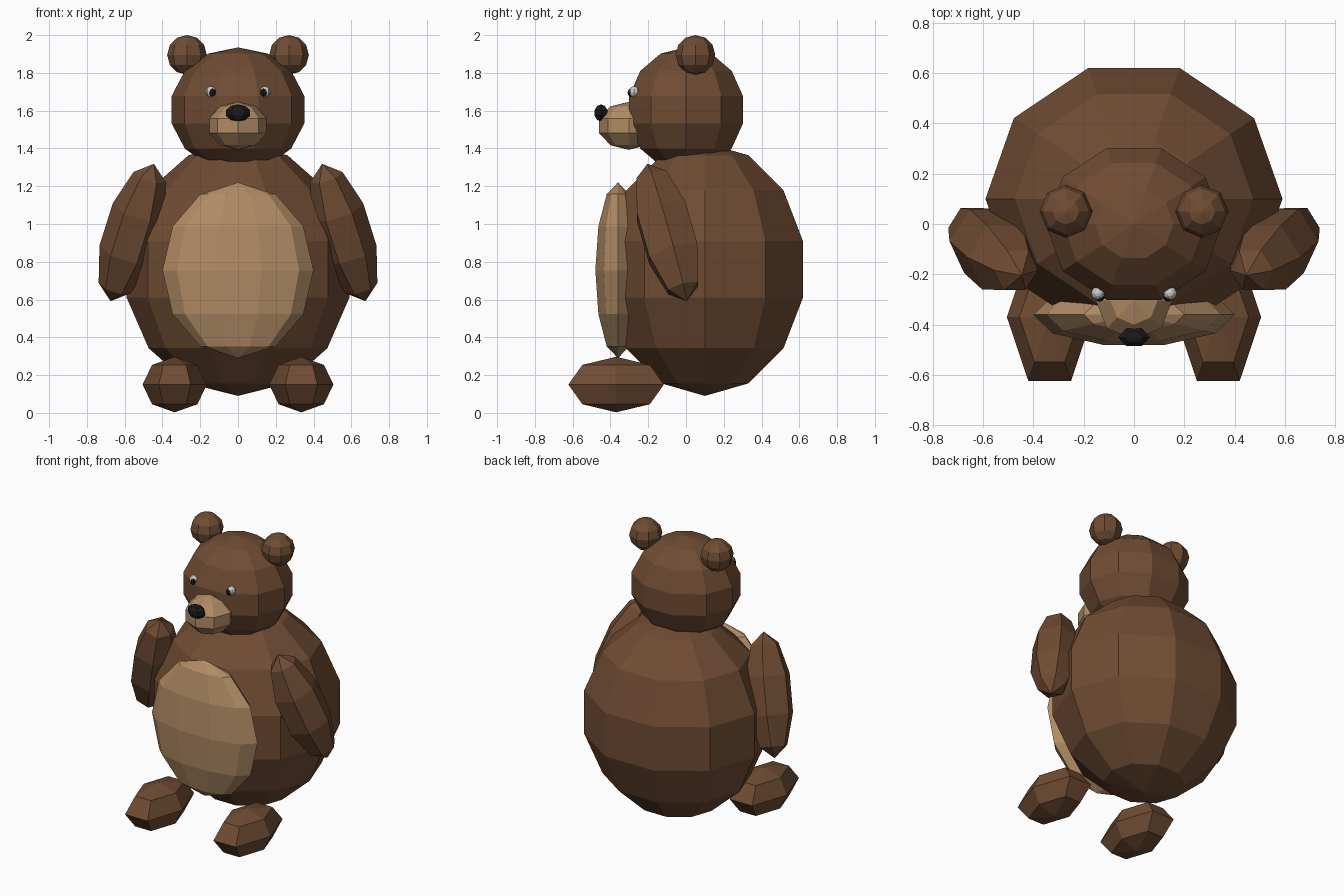
import bpy, math

if "Cube" in bpy.data.objects:
    bpy.data.objects.remove(bpy.data.objects["Cube"])


def material(name, rgb):
    m = bpy.data.materials.new(name)
    m.diffuse_color = (*rgb, 1)
    m.use_nodes = True
    m.node_tree.nodes["Principled BSDF"].inputs["Base Color"].default_value = m.diffuse_color
    return m


BROWN = material("brown_fur", (0.16, 0.072, 0.033))
TAN = material("tan_fur", (0.44, 0.26, 0.13))
BLACK = material("black", (0.012, 0.010, 0.010))
WHITE = material("eye_white", (0.8, 0.8, 0.8))


def ball(name, mat, centre, radii, segs, rings, rot=(0, 0, 0)):
    """Flat-shaded low-poly ellipsoid with a column of vertices on +x."""
    rx, ry, rz = radii
    verts = [(0, 0, rz)]
    for r in range(1, rings):
        p = math.pi * r / rings
        for k in range(segs):
            a = math.tau * k / segs
            verts.append((rx * math.sin(p) * math.cos(a),
                          ry * math.sin(p) * math.sin(a),
                          rz * math.cos(p)))
    verts.append((0, 0, -rz))
    last = len(verts) - 1
    faces = []
    for k in range(segs):
        n = (k + 1) % segs
        faces.append((0, 1 + k, 1 + n))
        for r in range(rings - 2):
            u, d = 1 + r * segs, 1 + (r + 1) * segs
            faces.append((u + k, d + k, d + n, u + n))
        base = last - segs
        faces.append((last, base + n, base + k))
    me = bpy.data.meshes.new(name)
    me.from_pydata(verts, [], faces)
    me.materials.append(mat)
    ob = bpy.data.objects.new(name, me)
    ob.location = centre
    ob.rotation_euler = rot
    bpy.context.collection.objects.link(ob)
    return ob


# Torso and belly patch
ball("body", BROWN, (0, 0.10, 0.76), (0.605, 0.56, 0.67), 10, 7)
ball("belly", TAN, (0, -0.36, 0.755), (0.40, 0.126, 0.465), 10, 6)

# Head, snout and nose
ball("head", BROWN, (0, 0, 1.605), (0.36, 0.325, 0.33), 10, 7)
ball("snout", TAN, (0, -0.303, 1.52), (0.16, 0.165, 0.127), 8, 5)
ball("nose", BLACK, (0, -0.45, 1.588), (0.067, 0.042, 0.045), 6, 5)

# Paired parts
for s, side in ((1, "right"), (-1, "left")):
    ball(f"ear_{side}", BROWN, (s * 0.27, 0.05, 1.895), (0.105,) * 3, 8, 6)
    ball(f"eye_{side}", WHITE, (s * 0.143, -0.275, 1.70), (0.028, 0.028, 0.03), 8, 6)
    ball(f"pupil_{side}", BLACK, (s * 0.136, -0.293, 1.696), (0.018, 0.016, 0.021), 8, 6)
    ball(f"arm_{side}", BROWN, (s * 0.56, -0.10, 0.955), (0.152, 0.16, 0.395), 6, 5,
         (math.radians(15.3), math.radians(-17.5) * s, 0))
    ball(f"foot_{side}", BROWN, (s * 0.335, -0.37, 0.15), (0.17, 0.292, 0.147), 6, 4)
